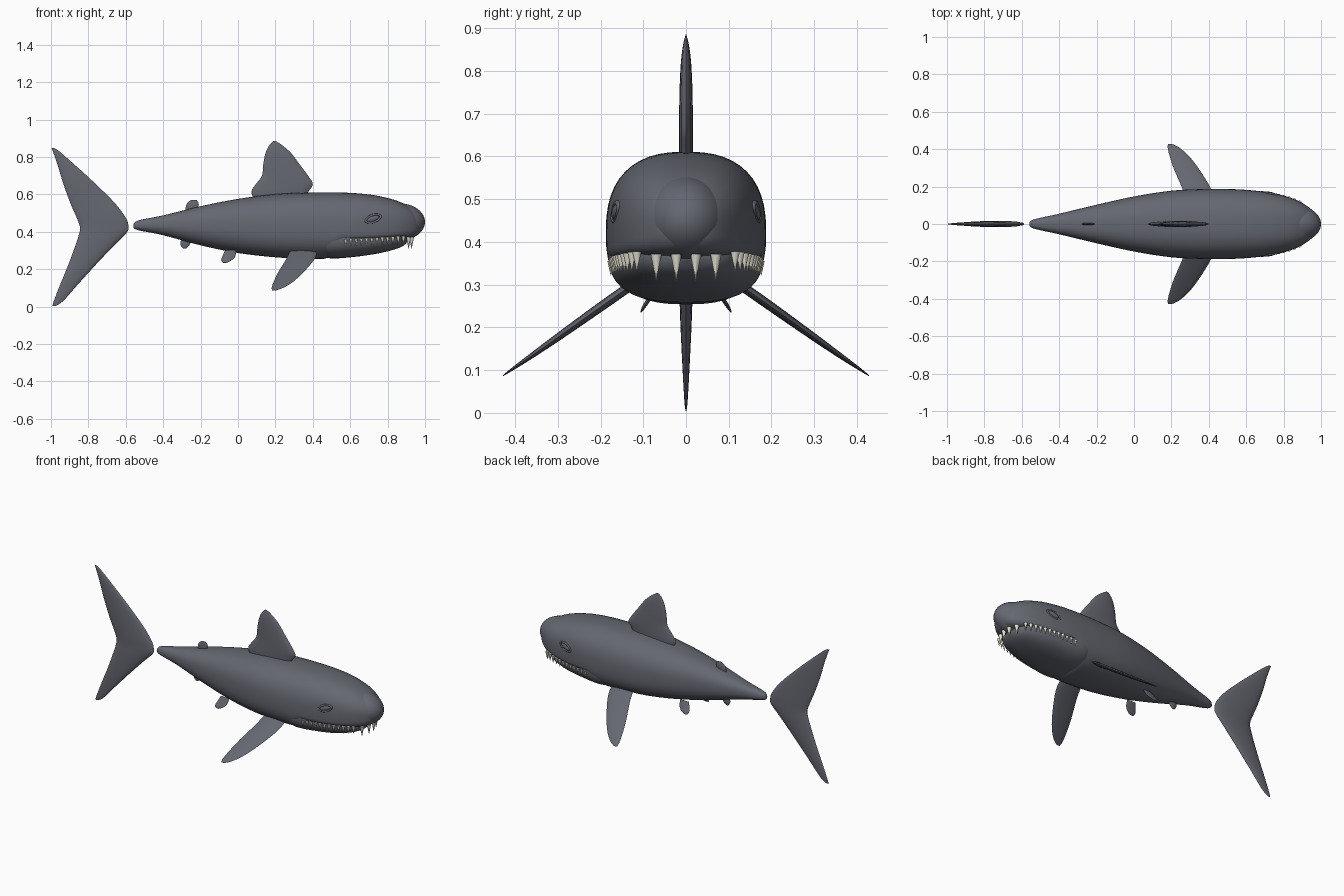
import bpy, bmesh, math
from mathutils import Matrix, Vector

old = bpy.data.objects.get("Cube")
if old:
    bpy.data.objects.remove(old, do_unlink=True)


def material(name, rgb):
    m = bpy.data.materials.new(name)
    m.use_nodes = True
    colour = (*rgb, 1)
    m.diffuse_color = colour
    node = m.node_tree.nodes["Principled BSDF"]
    node.inputs["Base Color"].default_value = colour
    node.inputs["Roughness"].default_value = 0.6
    return m


SKIN = material("slate grey", (0.13, 0.137, 0.165))
IVORY = material("ivory", (0.8, 0.78, 0.66))


def finish(bm, name, mat, mirror=False, angle=50):
    bmesh.ops.recalc_face_normals(bm, faces=bm.faces)
    mesh = bpy.data.meshes.new(name)
    bm.to_mesh(mesh)
    bm.free()
    mesh.materials.append(mat)
    obj = bpy.data.objects.new(name, mesh)
    bpy.context.collection.objects.link(obj)
    if mirror:
        mod = obj.modifiers.new("Mirror", "MIRROR")
        mod.use_axis = (False, True, False)
        mod.use_mirror_merge = False
    bpy.ops.object.select_all(action="DESELECT")
    obj.select_set(True)
    bpy.context.view_layer.objects.active = obj
    bpy.ops.object.shade_smooth_by_angle(angle=math.radians(angle))
    return obj


def resample(rows, steps):
    """Smooth curve through all columns of a station table."""
    pts = [rows[0], *rows, rows[-1]]
    out = []
    for i in range(len(rows) - 1):
        for s in range(steps):
            t = s / steps
            out.append([0.5 * (2 * b + (c - a) * t + (2 * a - 5 * b + 4 * c - d) * t ** 2
                               + (3 * b - a - 3 * c + d) * t ** 3)
                        for a, b, c, d in zip(*pts[i:i + 4])])
    return out + [list(rows[-1])]


def loft(rings):
    bm = bmesh.new()
    loops = [[bm.verts.new(p) for p in ring] for ring in rings]
    n = len(loops[0])
    for a, b in zip(loops, loops[1:]):
        for i in range(n):
            j = (i + 1) % n
            bm.faces.new((a[i], a[j], b[j], b[i]))
    bm.faces.new(loops[0])
    bm.faces.new(loops[-1])
    return bm


def power(v, n):
    return math.copysign(abs(v) ** (2 / n), v)


def hull(name, stations, sides=48):
    """Stations: x, half width, widest height, top, bottom, squareness of underside."""
    rings = []
    for x, w, mid, top, low, sq in resample(stations, 5):
        ring = []
        for k in range(sides):
            a = math.tau * k / sides
            c, s = math.cos(a), math.sin(a)
            n = 2.5 if s > 0 else sq
            h = top - mid if s > 0 else mid - low
            ring.append((x, w * power(c, n), mid + h * power(s, n)))
        rings.append(ring)
    return finish(loft(rings), name, SKIN)


def fin(name, levels, normal=(0, 1, 0), mirror=False, sides=16):
    """Levels along the span: trailing x, leading x, y, z, half thickness."""
    normal = Vector(normal).normalized()
    rings = []
    for x0, x1, y, z, thick in resample(levels, 4):
        ring = []
        for k in range(sides):
            a = math.tau * k / sides
            base = Vector(((x0 + x1) / 2 + (x1 - x0) / 2 * math.cos(a), y, z))
            ring.append(base + normal * thick * math.sin(a))
        rings.append(ring)
    return finish(loft(rings), name, SKIN, mirror)


# Body with upper jaw
BODY = [
    (-0.56, 0.008, 0.432, 0.442, 0.422, 2),
    (-0.53, 0.026, 0.434, 0.462, 0.408, 2),
    (-0.4, 0.055, 0.435, 0.488, 0.382, 2.1),
    (-0.2, 0.103, 0.432, 0.537, 0.328, 2.2),
    (0, 0.147, 0.43, 0.576, 0.287, 2.4),
    (0.2, 0.178, 0.425, 0.602, 0.264, 2.6),
    (0.38, 0.187, 0.42, 0.61, 0.256, 2.6),
    (0.48, 0.187, 0.42, 0.611, 0.262, 2.8),
    (0.56, 0.185, 0.42, 0.61, 0.338, 4.5),
    (0.65, 0.178, 0.425, 0.605, 0.352, 6),
    (0.75, 0.164, 0.43, 0.592, 0.358, 6),
    (0.85, 0.136, 0.435, 0.566, 0.364, 5),
    (0.92, 0.1, 0.44, 0.532, 0.37, 4),
    (0.965, 0.06, 0.443, 0.492, 0.392, 3),
    (0.988, 0.008, 0.445, 0.45, 0.44, 2),
]
hull("body", BODY)

# Lower jaw
hull("lower_jaw", [
    (0.42, 0.16, 0.37, 0.4, 0.275, 2.6),
    (0.5, 0.18, 0.37, 0.4, 0.258, 2.6),
    (0.62, 0.173, 0.37, 0.4, 0.266, 2.6),
    (0.74, 0.156, 0.37, 0.4, 0.283, 2.6),
    (0.84, 0.122, 0.37, 0.4, 0.307, 2.5),
    (0.89, 0.08, 0.37, 0.39, 0.33, 2.3),
    (0.915, 0.01, 0.37, 0.38, 0.36, 2),
])

# Rounded snout
bm = bmesh.new()
bmesh.ops.create_uvsphere(bm, u_segments=40, v_segments=24, radius=1,
                          matrix=Matrix.Translation((0.86, 0, 0.453))
                          @ Matrix.Diagonal((0.14, 0.099, 0.1, 1)))
finish(bm, "snout", SKIN)

# Tail fin, swept from lower tip to upper tip
fin("tail_fin", [
    (-0.992, -0.975, 0, 0.004, 0.001),
    (-0.985, -0.935, 0, 0.03, 0.004),
    (-0.95, -0.855, 0, 0.12, 0.009),
    (-0.905, -0.755, 0, 0.23, 0.014),
    (-0.865, -0.65, 0, 0.34, 0.017),
    (-0.848, -0.595, 0, 0.395, 0.017),
    (-0.845, -0.586, 0, 0.425, 0.017),
    (-0.86, -0.597, 0, 0.47, 0.017),
    (-0.895, -0.655, 0, 0.55, 0.015),
    (-0.935, -0.765, 0, 0.66, 0.012),
    (-0.965, -0.875, 0, 0.76, 0.008),
    (-0.99, -0.955, 0, 0.83, 0.004),
    (-0.998, -0.985, 0, 0.849, 0.001),
])

# Main dorsal fin
fin("dorsal_fin", [
    (0.08, 0.36, 0, 0.585, 0.015),
    (0.072, 0.378, 0, 0.618, 0.016),
    (0.095, 0.4, 0, 0.655, 0.016),
    (0.128, 0.375, 0, 0.7, 0.016),
    (0.135, 0.33, 0, 0.76, 0.015),
    (0.147, 0.285, 0, 0.82, 0.012),
    (0.165, 0.24, 0, 0.86, 0.007),
    (0.188, 0.203, 0, 0.885, 0.001),
])

# Small rear fins above and below the tail stem
fin("rear_dorsal_fin", [
    (-0.28, -0.225, 0, 0.505, 0.005),
    (-0.28, -0.214, 0, 0.53, 0.006),
    (-0.273, -0.21, 0, 0.552, 0.005),
    (-0.252, -0.222, 0, 0.571, 0.001),
])
fin("rear_belly_fin", [
    (-0.295, -0.25, 0, 0.375, 0.005),
    (-0.308, -0.253, 0, 0.345, 0.006),
    (-0.305, -0.262, 0, 0.325, 0.005),
    (-0.293, -0.278, 0, 0.31, 0.001),
])

# Paired side fins
fin("pectoral_fin", [
    (0.28, 0.425, 0.12, 0.304, 0.011),
    (0.258, 0.41, 0.19, 0.255, 0.011),
    (0.215, 0.35, 0.29, 0.184, 0.009),
    (0.19, 0.292, 0.365, 0.131, 0.006),
    (0.18, 0.24, 0.41, 0.1, 0.003),
    (0.183, 0.203, 0.428, 0.087, 0.001),
], normal=(0, 0.58, 0.82), mirror=True)
fin("pelvic_fin", [
    (-0.07, -0.01, 0.07, 0.3, 0.005),
    (-0.084, -0.015, 0.086, 0.268, 0.005),
    (-0.09, -0.035, 0.099, 0.247, 0.004),
    (-0.08, -0.06, 0.106, 0.235, 0.001),
], normal=(0, 0.88, 0.48), mirror=True)

# Eyes with raised lids
EYE = (Matrix.Translation((0.722, 0.164, 0.47))
       @ Matrix.Rotation(-0.17, 4, "Z") @ Matrix.Rotation(-0.33, 4, "Y"))
bm = bmesh.new()
bmesh.ops.create_uvsphere(bm, u_segments=20, v_segments=12, radius=1,
                          matrix=EYE @ Matrix.Diagonal((0.036, 0.009, 0.015, 1)))
finish(bm, "eyes", SKIN, mirror=True)

bm = bmesh.new()
ring = []
for i in range(32):
    a = math.tau * i / 32
    mid = Vector((0.043 * math.cos(a), 0, 0.019 * math.sin(a) * abs(math.sin(a)) ** 0.3))
    out = Vector((math.cos(a), 0, math.sin(a)))
    ring.append([bm.verts.new(EYE @ (mid + 0.006 * (out * math.cos(b) + Vector((0, math.sin(b), 0)))))
                 for b in (math.tau * j / 8 for j in range(8))])
for i in range(32):
    a, b = ring[i], ring[(i + 1) % 32]
    for j in range(8):
        k = (j + 1) % 8
        bm.faces.new((a[j], a[k], b[k], b[j]))
finish(bm, "eyelids", SKIN, mirror=True)

# Upper teeth, following the lip
LIP = resample(BODY, 20)
bm = bmesh.new()


def tooth(x, y, z, radius, length):
    place = (Matrix.Translation((x, y, z - length / 2)) @ Matrix.Rotation(math.pi, 4, "X"))
    bmesh.ops.create_cone(bm, segments=8, radius1=radius, radius2=0.0005,
                          depth=length, cap_ends=True, matrix=place)


COUNT = 12
for i in range(COUNT):
    t = i / (COUNT - 1)
    x = 0.575 + 0.31 * t
    row = min(LIP, key=lambda r: abs(r[0] - x))
    tooth(x, row[1] * 0.955, row[4] + 0.012, 0.008 + 0.003 * t, 0.034 + 0.012 * t)
for x, y in ((0.912, 0.07), (0.928, 0.023)):
    tooth(x, y, 0.372, 0.013, 0.063)
finish(bm, "teeth", IVORY, mirror=True)
